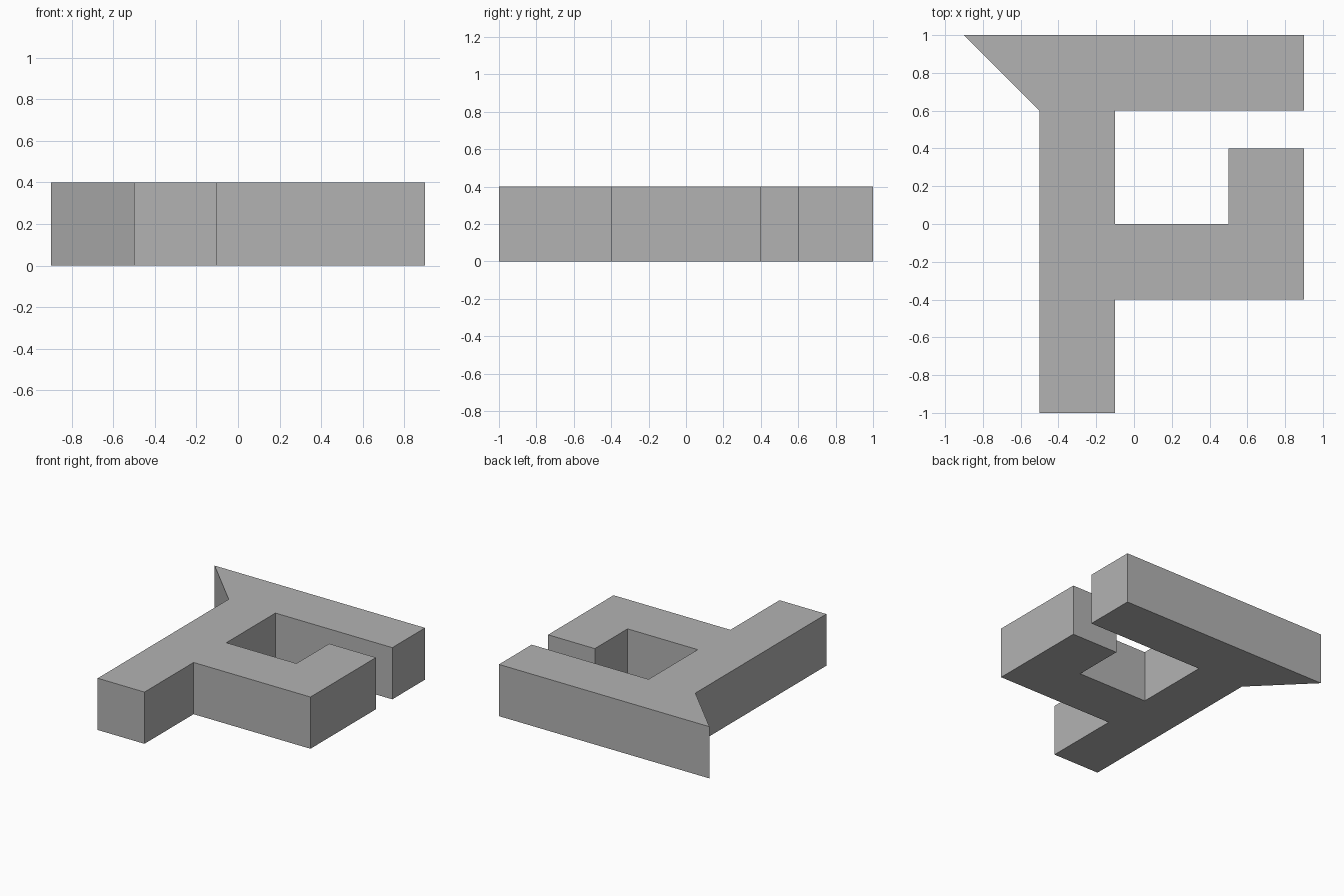
import bpy
import bmesh

cube = bpy.data.objects.get("Cube")
if cube:
    bpy.data.objects.remove(cube, do_unlink=True)

HEIGHT = 0.4

# Plain grey material
grey = bpy.data.materials.new("plain grey")
grey.use_nodes = True
colour = (0.45, 0.45, 0.45, 1)
grey.diffuse_color = colour
grey.node_tree.nodes["Principled BSDF"].inputs["Base Color"].default_value = colour

# Outline of the block: stem, slanted top bar and hooked middle arm
outline = [
    (-0.5, -1), (-0.1, -1), (-0.1, -0.4), (0.9, -0.4), (0.9, 0.4),
    (0.5, 0.4), (0.5, 0), (-0.1, 0), (-0.1, 0.6), (0.9, 0.6),
    (0.9, 1), (-0.9, 1), (-0.5, 0.6),
]

# Extrude the outline into a solid slab
bm = bmesh.new()
base = bm.faces.new([bm.verts.new((x, y, 0)) for x, y in outline])
top = bmesh.ops.extrude_face_region(bm, geom=[base], use_keep_orig=True)["geom"]
bmesh.ops.translate(bm, vec=(0, 0, HEIGHT),
                    verts=[v for v in top if isinstance(v, bmesh.types.BMVert)])
bmesh.ops.recalc_face_normals(bm, faces=bm.faces)

mesh = bpy.data.meshes.new("hooked_block")
bm.to_mesh(mesh)
bm.free()
mesh.materials.append(grey)
block = bpy.data.objects.new("hooked_block", mesh)
bpy.context.collection.objects.link(block)
